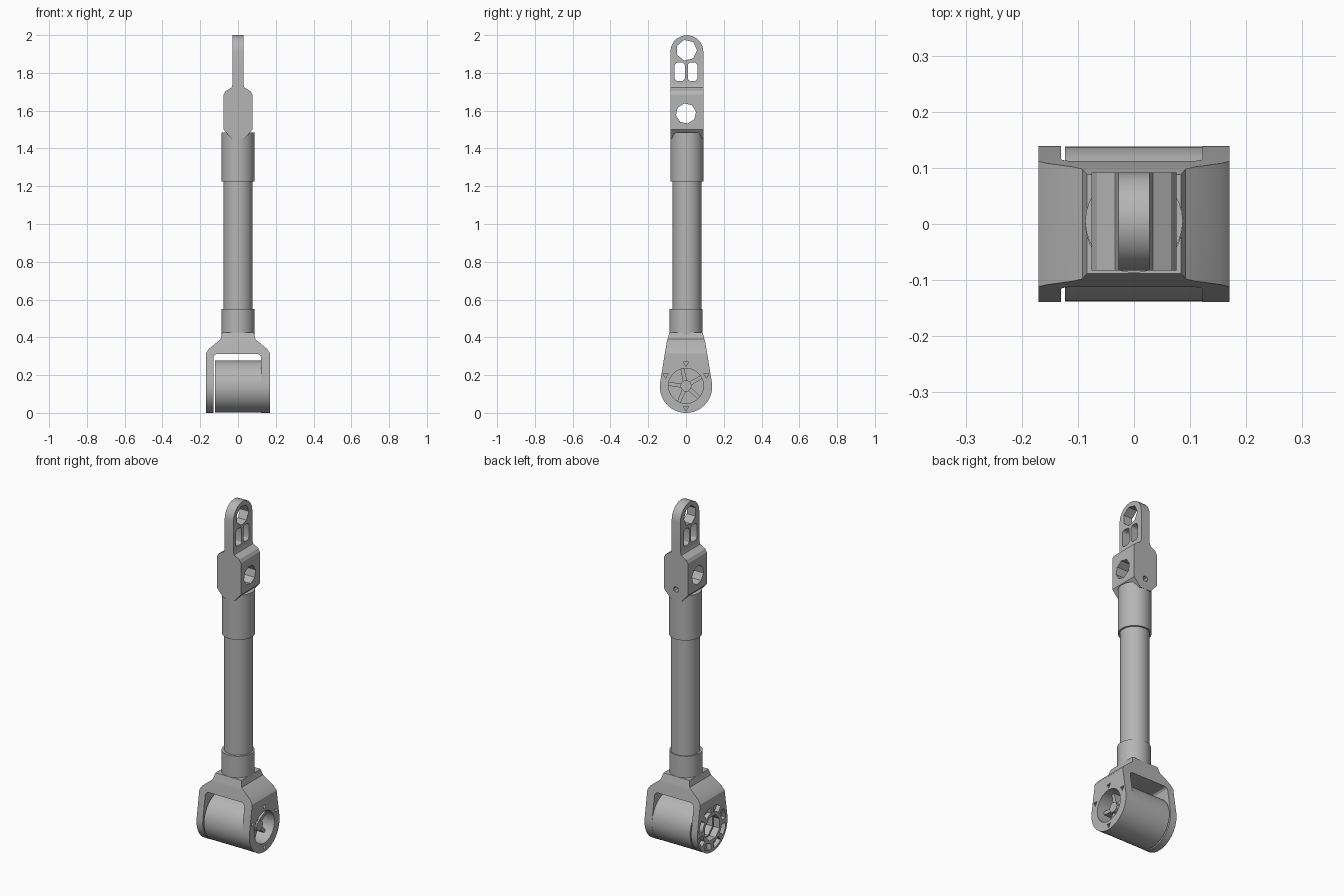
import bpy, bmesh
from math import sin, cos, pi, radians

if "Cube" in bpy.data.objects:
    bpy.data.objects.remove(bpy.data.objects["Cube"])

grey = bpy.data.materials.new("plain grey")
grey.use_nodes = True
GREY = (0.46, 0.46, 0.46, 1)
grey.diffuse_color = GREY
grey.node_tree.nodes["Principled BSDF"].inputs["Base Color"].default_value = GREY

AXLE_Z = 0.139
SHAFT_Y = 0.005


def place(axis, u, v, w):
    """Outline (u, v) pushed w along an axis: x uses (y, z), y uses (x, z), z uses (x, y)."""
    return {"x": (w, u, v), "y": (u, w, v), "z": (u, v, w)}[axis]


def prism(name, outline, axis, lo, hi):
    bm = bmesh.new()
    ends = [[bm.verts.new(place(axis, u, v, w)) for u, v in outline] for w in (lo, hi)]
    n = len(outline)
    for end in ends:
        bm.faces.new(end)
    for i in range(n):
        j = (i + 1) % n
        bm.faces.new((ends[0][i], ends[0][j], ends[1][j], ends[1][i]))
    bmesh.ops.recalc_face_normals(bm, faces=bm.faces)
    mesh = bpy.data.meshes.new(name)
    bm.to_mesh(mesh)
    bm.free()
    mesh.materials.append(grey)
    obj = bpy.data.objects.new(name, mesh)
    bpy.context.collection.objects.link(obj)
    return obj


def arc(cu, cv, r, n, start=0, sweep=360):
    steps = n if sweep == 360 else n - 1
    angles = [radians(start + sweep * i / steps) for i in range(n)]
    return [(cu + r * cos(a), cv + r * sin(a)) for a in angles]


def rounded(u0, u1, v0, v1, r):
    corners = ((u1 - r, v1 - r, 0), (u0 + r, v1 - r, 90),
               (u0 + r, v0 + r, 180), (u1 - r, v0 + r, 270))
    return [p for u, v, a in corners for p in arc(u, v, r, 4, a, 90)]


def mirrored(half):
    return half + [(-u, v) for u, v in reversed(half)]


def carve(targets, tools, operation="DIFFERENCE"):
    for target in targets:
        bpy.context.view_layer.objects.active = target
        for tool in tools:
            mod = target.modifiers.new("carve", "BOOLEAN")
            mod.operation = operation
            mod.solver = "EXACT"
            mod.object = tool
            bpy.ops.object.modifier_apply(modifier=mod.name)
    for tool in tools:
        bpy.data.objects.remove(tool)


# Shaft and its two collars
shaft = prism("shaft", arc(0, SHAFT_Y, 0.077, 32), "z", 0.5, 1.26)
lower_collar = prism("lower_collar", arc(0, 0, 0.087, 32), "z", 0.36, 0.55)
upper_collar = prism("upper_collar", arc(0, SHAFT_Y, 0.087, 32), "z", 1.225, 1.485)

# Fork: teardrop seen from the side, shouldered arch seen from the front
teardrop = [(0.088, 0.42), (0.102, 0.375)]
teardrop = teardrop[::-1] + teardrop[:1]
side = [(0.102, 0.375), (0.088, 0.425), (-0.088, 0.425), (-0.102, 0.375)]
side += arc(0, AXLE_Z, 0.139, 20, 172, 196)
fork = prism("fork", side, "x", -0.2, 0.2)
arch = mirrored([(0.17, -0.1), (0.17, 0.315), (0.155, 0.338), (0.092, 0.39), (0.08, 0.44)])
carve([fork], [prism("arch_tool", arch, "y", -0.3, 0.3)], "INTERSECT")
window = rounded(-0.13, 0.122, -0.2, 0.312, 0.02)
carve([fork], [prism("window_tool", window, "y", -0.3, 0.3)])

# Drum held in the fork, joined to the left cheek
drum = prism("drum", arc(0, AXLE_Z, 0.138, 40), "x", -0.123, 0.135)

# Bores at both ends
carve([fork, drum], [
    prism("left_bore_tool", arc(0, AXLE_Z + 0.004, 0.093, 20), "x", 0.08, 0.3),
    prism("right_bore_tool", arc(0, AXLE_Z, 0.072, 8, 22.5), "x", -0.3, -0.05)])

# Pockets around the right cheek, wedge by wedge
pockets = []
for i in range(8):
    a = 45 * i + 7
    wedge = arc(0, AXLE_Z, 0.124, 4, a, 31) + arc(0, AXLE_Z, 0.088, 4, a + 31, -31)
    pockets.append(prism("pocket_tool", wedge, "x", -0.3, -0.145))
carve([fork], pockets)

# Triangular marks sunk in the left cheek
marks = [prism("mark_tool", arc(u, v, 0.016, 3, 270), "x", 0.155, 0.3)
         for u, v in ((0, 0.262), (-0.108, 0.2), (0.108, 0.2), (0, 0.026))]
carve([fork], marks)

# Hub and spokes inside the left bore
hub = prism("hub", arc(0, AXLE_Z + 0.004, 0.03, 10), "x", 0.07, 0.14)
spokes = []
for i in range(5):
    a = radians(72 * i + 30)
    c, s = cos(a), sin(a)
    bar = [(c * r - s * t, AXLE_Z + 0.004 + s * r + c * t)
           for r, t in ((0.015, -0.012), (0.098, -0.009), (0.098, 0.009), (0.015, 0.012))]
    spokes.append(prism("spoke_%d" % (i + 1), bar, "x", 0.07, 0.125))

# Head: wide block narrowing to a thin tongue, with a rounded top
front = mirrored([(0.035, 1.453), (0.076, 1.5), (0.076, 1.685), (0.066, 1.703),
                  (0.034, 1.722), (0.028, 1.74), (0.028, 2.1)])
head = prism("head", front, "y", -0.2, 0.2)
outline = [(-0.083, 1.4), (0.092, 1.4)] + arc(0.0045, 1.912, 0.0875, 11, 0, 180)
carve([head], [prism("head_tool", outline, "x", -0.3, 0.3)], "INTERSECT")
carve([head], [
    prism("top_hole_tool", arc(0.003, 1.92, 0.056, 7), "x", -0.3, 0.3),
    prism("block_hole_tool", arc(0, 1.585, 0.054, 8, 10), "x", -0.3, 0.3),
    prism("slot_tool", rounded(-0.06, -0.006, 1.757, 1.855, 0.016), "x", -0.3, 0.3),
    prism("slot_tool", rounded(0.01, 0.06, 1.757, 1.855, 0.016), "x", -0.3, 0.3),
    prism("pin_hole_tool", arc(0, 1.515, 0.016, 8), "y", 0.04, 0.3)])

# Smooth round surfaces, keep edges crisp
bpy.ops.object.select_all(action="DESELECT")
for obj in [shaft, lower_collar, upper_collar, fork, drum, hub, head] + spokes:
    obj.select_set(True)
bpy.context.view_layer.objects.active = shaft
bpy.ops.object.shade_smooth_by_angle(angle=radians(25))
